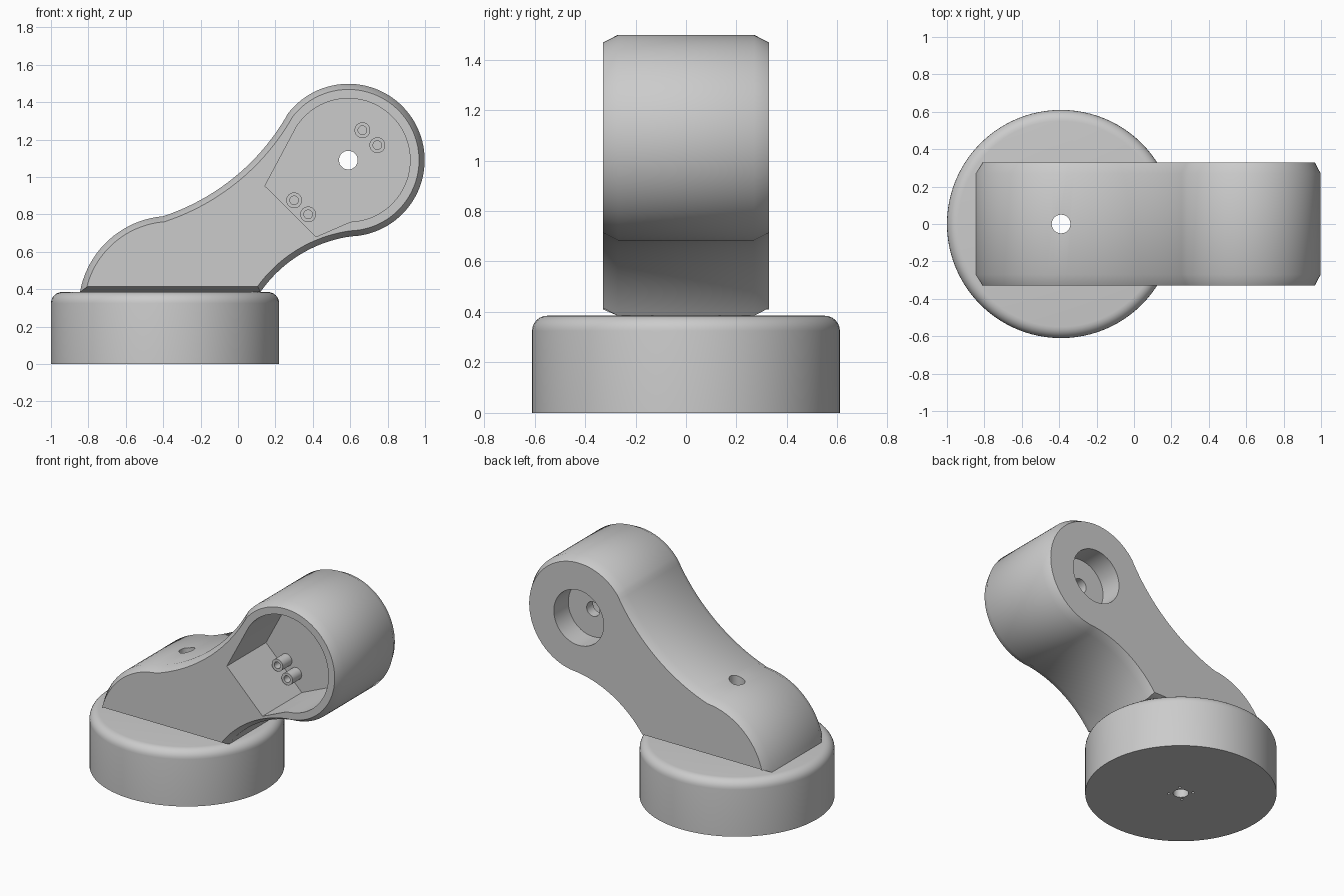
import bpy, bmesh, math
from mathutils import Vector

cube = bpy.data.objects.get("Cube")
if cube:
    bpy.data.objects.remove(cube, do_unlink=True)

grey = bpy.data.materials.new("light grey")
grey.use_nodes = True
colour = (0.6, 0.6, 0.6, 1)
grey.diffuse_color = colour
grey.node_tree.nodes["Principled BSDF"].inputs["Base Color"].default_value = colour

HEAD = Vector((0.59, 1.09))   # head centre in x, z
BASE_X = -0.39


def make_object(name, bm):
    bmesh.ops.recalc_face_normals(bm, faces=bm.faces)
    mesh = bpy.data.meshes.new(name)
    bm.to_mesh(mesh)
    bm.free()
    mesh.materials.append(grey)
    obj = bpy.data.objects.new(name, mesh)
    bpy.context.collection.objects.link(obj)
    return obj


def loft(name, rings):
    """Solid through rings of (y, list of x-z points)."""
    bm = bmesh.new()
    loops = [[bm.verts.new((p[0], y, p[1])) for p in pts] for y, pts in rings]
    for a, b in zip(loops, loops[1:]):
        for i in range(len(a)):
            j = (i + 1) % len(a)
            bm.faces.new((a[i], a[j], b[j], b[i]))
    bm.faces.new(loops[0])
    bm.faces.new(loops[-1])
    return make_object(name, bm)


def circle(centre, r, start=0, end=360, n=48):
    full = end - start == 360
    angles = [math.radians(start + (end - start) * i / n) for i in range(n if full else n + 1)]
    return [Vector((centre[0] + r * math.cos(a), centre[1] + r * math.sin(a))) for a in angles]


def arc(a, b, c, n=20):
    """Circular arc from a through b to c."""
    a, b, c = Vector(a), Vector(b), Vector(c)
    d = 2 * (a.x * (b.y - c.y) + b.x * (c.y - a.y) + c.x * (a.y - b.y))
    sa, sb, sc = a.length_squared, b.length_squared, c.length_squared
    o = Vector(((sa * (b.y - c.y) + sb * (c.y - a.y) + sc * (a.y - b.y)) / d,
                (sa * (c.x - b.x) + sb * (a.x - c.x) + sc * (b.x - a.x)) / d))
    sweep = (c - o).angle_signed(a - o)
    start = math.atan2(a.y - o.y, a.x - o.x)
    r = (a - o).length
    return [o + r * Vector((math.cos(start + sweep * i / n), math.sin(start + sweep * i / n)))
            for i in range(n + 1)]


def inset(pts, d):
    """Offset a clockwise outline inwards with mitred corners."""
    out = []
    for i, p in enumerate(pts):
        e1 = (p - pts[i - 1]).normalized()
        e2 = (pts[(i + 1) % len(pts)] - p).normalized()
        n1, n2 = Vector((e1.y, -e1.x)), Vector((e2.y, -e2.x))
        out.append(p + (n1 + n2) * d / (1 + n1.dot(n2)))
    return out


def rod_y(name, centre, r, y0, y1):
    ring = circle(centre, r)
    return loft(name, [(y0, ring), (y1, ring)])


def rod_z(name, x, y, r, z0, z1):
    bm = bmesh.new()
    bmesh.ops.create_cone(bm, cap_ends=True, segments=96 if r > 0.3 else 32,
                          radius1=r, radius2=r, depth=z1 - z0)
    bmesh.ops.translate(bm, verts=bm.verts, vec=(x, y, (z0 + z1) / 2))
    return make_object(name, bm)


def apply_modifier(obj, mod):
    bpy.context.view_layer.objects.active = obj
    bpy.ops.object.modifier_apply(modifier=mod.name)


def combine(obj, tool, operation):
    mod = obj.modifiers.new("cut", "BOOLEAN")
    mod.operation, mod.solver, mod.object = operation, "EXACT", tool
    apply_modifier(obj, mod)
    bpy.data.objects.remove(tool, do_unlink=True)


def smooth(obj):
    bpy.ops.object.select_all(action="DESELECT")
    obj.select_set(True)
    bpy.context.view_layer.objects.active = obj
    bpy.ops.object.shade_smooth_by_angle(angle=math.radians(32))


# Round base with a rounded top rim
base = rod_z("round_base", BASE_X, 0, 0.61, 0, 0.385)
bm = bmesh.new()
bm.from_mesh(base.data)
rim = [e for e in bm.edges if all(v.co.z > 0.3 for v in e.verts) and len(e.link_faces) == 2]
bmesh.ops.bevel(bm, geom=rim, offset=0.06, segments=6, profile=0.5, affect="EDGES")
bm.to_mesh(base.data)
bm.free()
combine(base, rod_z("bore", BASE_X, 0, 0.05, -0.1, 0.5), "DIFFERENCE")
for sx in (-1, 1):
    for sy in (-1, 1):
        combine(base, rod_z("pin_hole", BASE_X + sx * 0.055, sy * 0.055, 0.009, -0.1, 0.1),
                "DIFFERENCE")
smooth(base)

# Curved arm with chamfered sides
outline = arc((-0.845, 0.385), (-0.71, 0.645), (-0.40, 0.79))
outline += arc(outline[-1], (-0.03, 0.99), (0.254, 1.316))[1:]
outline += circle(HEAD, 0.408, 146, -88, 64)[1:]
outline += arc(outline[-1], (0.34, 0.59), (0.12, 0.385))[1:]
side = inset(outline, 0.03)
arm = loft("arm", [(-0.328, side), (-0.27, outline), (0.27, outline), (0.328, side)])

# Front pocket, rear motor recess, axle hole and vertical bore
pocket = circle(HEAD, 0.33, 147, -88, 48) + [Vector((0.417, 0.68)), Vector((0.144, 0.952))]
FLOOR = 0.10
combine(arm, loft("pocket", [(-0.5, pocket), (FLOOR, pocket)]), "DIFFERENCE")
combine(arm, rod_y("recess", HEAD, 0.19, 0.17, 0.5), "DIFFERENCE")
combine(arm, rod_y("axle_hole", HEAD, 0.05, 0, 0.4), "DIFFERENCE")
combine(arm, rod_z("bore", BASE_X, 0, 0.05, 0.2, 1), "DIFFERENCE")
smooth(arm)

# Hollow screw posts on the pocket floor, two pairs
for i, centre in enumerate([(0.30, 0.875), (0.375, 0.80), (0.665, 1.25), (0.745, 1.17)]):
    post = rod_y("screw_post_%d" % (i + 1), centre, 0.042, 0, FLOOR + 0.01)
    combine(post, rod_y("screw_hole", centre, 0.023, -0.1, FLOOR - 0.01), "DIFFERENCE")
    smooth(post)
